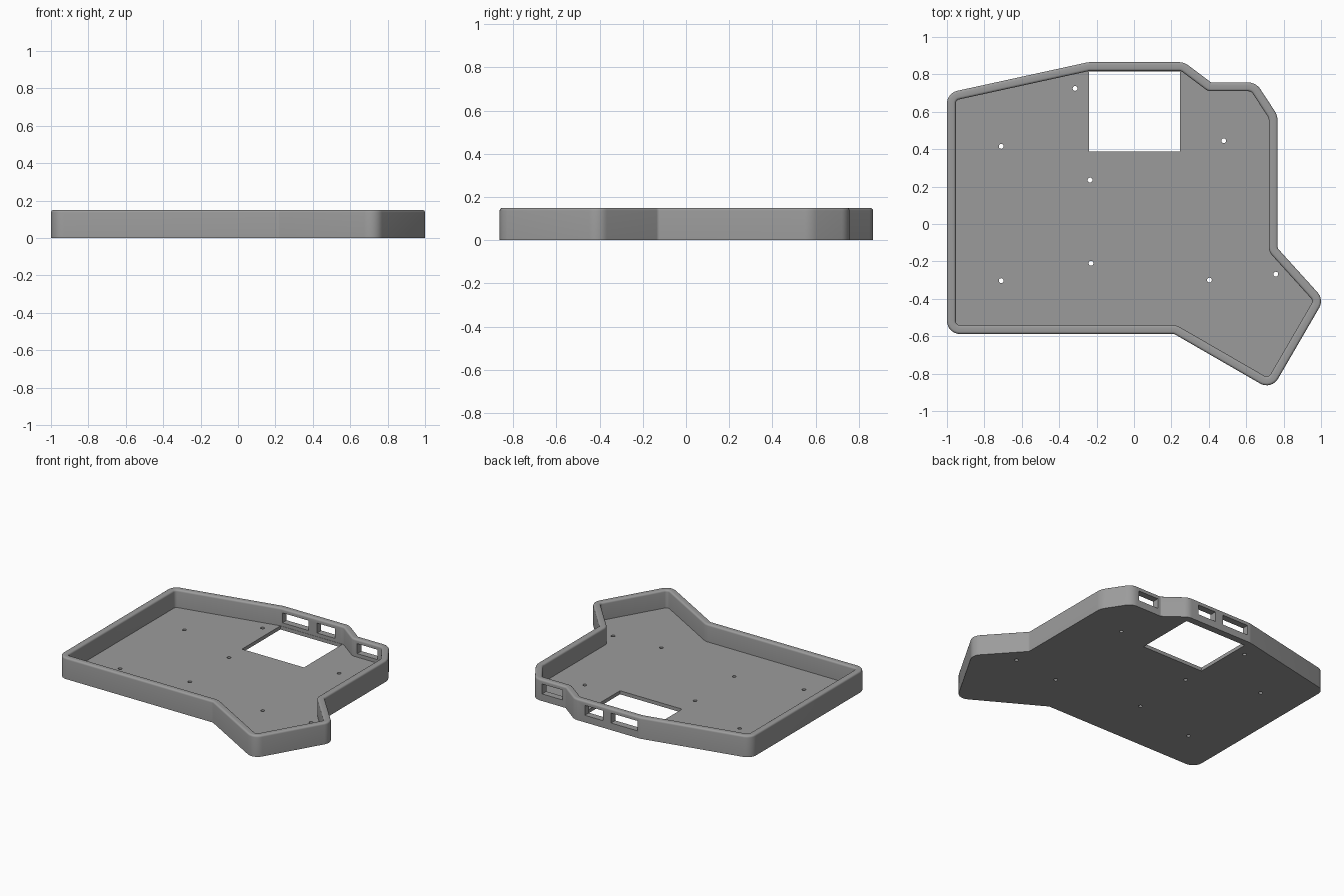
import bpy, bmesh, math
from mathutils import Vector

if "Cube" in bpy.data.objects:
    bpy.data.objects.remove(bpy.data.objects["Cube"])

HEIGHT, WALL, FLOOR = 0.15, 0.047, 0.025

grey = bpy.data.materials.new("matte grey")
grey.diffuse_color = (0.33, 0.33, 0.33, 1)
grey.use_nodes = True
grey.node_tree.nodes["Principled BSDF"].inputs["Base Color"].default_value = grey.diffuse_color

# Outer outline, counter-clockwise: sharp corner x, y and corner radius
OUTLINE = [(-1, -0.588, 0.07), (0.215, -0.588, 0.03), (0.735, -0.888, 0.07),
           (1.016, -0.404, 0.07), (0.768, -0.13, 0.02), (0.768, 0.58, 0.10),
           (0.652, 0.757, 0.08), (0.412, 0.757, 0.004), (0.268, 0.865, 0.08),
           (-0.245, 0.865, 0.08), (-1, 0.70, 0.07)]
ARC = 8


def outline_loop(inset):
    """Rounded outline moved inwards, with the same point count for any inset."""
    pts = []
    n = len(OUTLINE)
    for i, (x, y, r) in enumerate(OUTLINE):
        p = Vector((x, y))
        a = (p - Vector(OUTLINE[i - 1][:2])).normalized()
        b = (Vector(OUTLINE[(i + 1) % n][:2]) - p).normalized()
        turn = a.x * b.y - a.y * b.x
        side = 1 if turn > 0 else -1
        angle = math.atan2(turn, a.dot(b))
        left = Vector((-a.y, a.x)) * side
        centre = p - a * r * math.tan(abs(angle) / 2) + left * r
        radius = r - side * inset
        start = math.atan2(-left.y, -left.x)
        for k in range(ARC + 1):
            t = start + angle * k / ARC
            pts.append(centre + radius * Vector((math.cos(t), math.sin(t))))
    return pts


def build_tray():
    # Wall section from the outer foot, over the rounded rim, to the floor
    section = [(0, 0)]
    rim = 0.013
    for k in range(5):
        t = math.pi / 2 * k / 4
        section.append((rim - rim * math.cos(t), HEIGHT - rim + rim * math.sin(t)))
    for k in range(5):
        t = math.pi / 2 * k / 4
        section.append((WALL - rim + rim * math.sin(t), HEIGHT - rim + rim * math.cos(t)))
    section.append((WALL, FLOOR))

    bm = bmesh.new()
    loops = [[bm.verts.new((p.x, p.y, z)) for p in outline_loop(d)] for d, z in section]
    for lo, hi in zip(loops, loops[1:]):
        for i in range(len(lo)):
            j = (i + 1) % len(lo)
            bm.faces.new((lo[i], lo[j], hi[j], hi[i]))
    bm.faces.new(loops[0][::-1])
    bm.faces.new(loops[-1])
    bmesh.ops.recalc_face_normals(bm, faces=bm.faces[:])
    mesh = bpy.data.meshes.new("tray")
    bm.to_mesh(mesh)
    bm.free()
    obj = bpy.data.objects.new("tray", mesh)
    bpy.context.collection.objects.link(obj)
    mesh.materials.append(grey)
    return obj


def add_box(bm, x0, x1, y0, y1, z0, z1):
    verts = bmesh.ops.create_cube(bm, size=1)["verts"]
    for v in verts:
        v.co = ((x0 + x1) / 2 + v.co.x * (x1 - x0),
                (y0 + y1) / 2 + v.co.y * (y1 - y0),
                (z0 + z1) / 2 + v.co.z * (z1 - z0))


tray = build_tray()
cut = bmesh.new()

# Large rectangular floor opening
add_box(cut, -0.24, 0.245, 0.387, 0.816, -0.05, FLOOR + 0.01)

# Port windows through the back wall
for x0, x1, y in [(-0.225, -0.02, 0.84), (0.045, 0.185, 0.84), (0.435, 0.595, 0.735)]:
    add_box(cut, x0, x1, y - 0.06, y + 0.06, 0.05, 0.12)

# Screw holes
for x, y in [(-0.315, 0.725), (-0.71, 0.415), (0.48, 0.445), (-0.235, 0.235),
             (-0.23, -0.21), (-0.71, -0.303), (0.403, -0.3), (0.758, -0.268)]:
    made = bmesh.ops.create_cone(cut, cap_ends=True, segments=20,
                                 radius1=0.013, radius2=0.013, depth=0.1)
    bmesh.ops.translate(cut, verts=made["verts"], vec=(x, y, 0))

cut_mesh = bpy.data.meshes.new("opening_cutter")
cut.to_mesh(cut_mesh)
cut.free()
cutter = bpy.data.objects.new("opening_cutter", cut_mesh)
bpy.context.collection.objects.link(cutter)
cutter.hide_render = True

# Cut the openings, then drop the cutter
bpy.ops.object.select_all(action='DESELECT')
bpy.context.view_layer.objects.active = tray
tray.select_set(True)
mod = tray.modifiers.new("openings", 'BOOLEAN')
mod.operation = 'DIFFERENCE'
mod.solver = 'EXACT'
mod.object = cutter
bpy.ops.object.modifier_apply(modifier=mod.name)
bpy.data.objects.remove(cutter)
bpy.ops.object.shade_smooth_by_angle(angle=math.radians(30))
